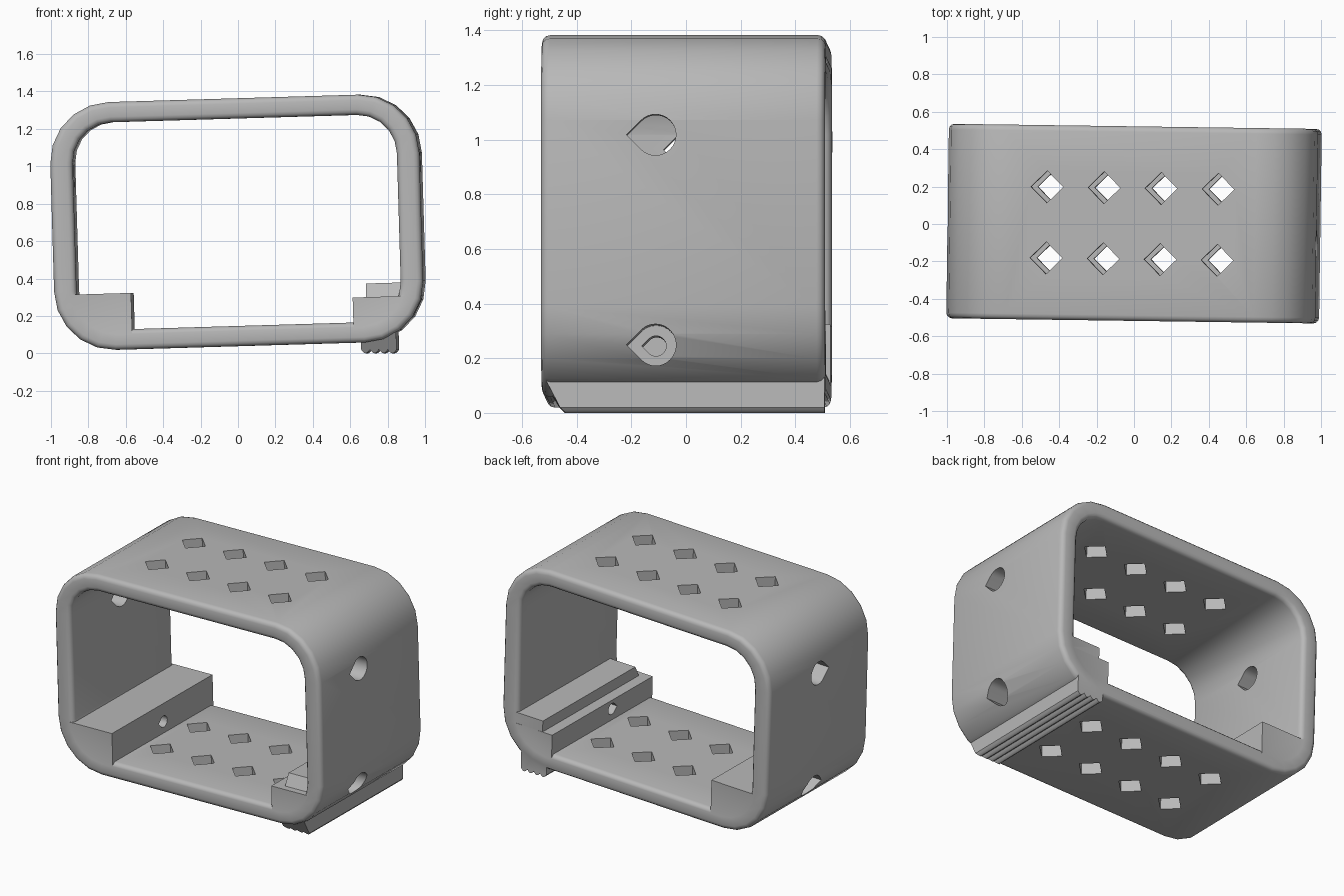
import bpy, bmesh, math
from mathutils import Matrix

if "Cube" in bpy.data.objects:
    bpy.data.objects.remove(bpy.data.objects["Cube"])

HALF_W, HALF_H, HALF_D = 0.987, 0.6625, 0.52
CORNER, SIDE_WALL, FLAT_WALL = 0.32, 0.12, 0.108

grey = bpy.data.materials.new("plain grey")
grey.use_nodes = True
grey.diffuse_color = (0.48, 0.48, 0.48, 1)
grey.node_tree.nodes["Principled BSDF"].inputs["Base Color"].default_value = (0.48, 0.48, 0.48, 1)


def make_object(name, bm):
    bmesh.ops.recalc_face_normals(bm, faces=bm.faces)
    mesh = bpy.data.meshes.new(name)
    bm.to_mesh(mesh)
    bm.free()
    mesh.materials.append(grey)
    obj = bpy.data.objects.new(name, mesh)
    bpy.context.collection.objects.link(obj)
    return obj


def add_prism(bm, start, end):
    """Close a solid between two matching outlines."""
    a = [bm.verts.new(p) for p in start]
    b = [bm.verts.new(p) for p in end]
    bm.faces.new(a)
    bm.faces.new(b[::-1])
    for i in range(len(a)):
        j = (i + 1) % len(a)
        bm.faces.new((a[i], a[j], b[j], b[i]))


def rounded_outline(w, h, r, segments=5):
    pts = []
    for k, (sx, sz) in enumerate([(1, 1), (-1, 1), (-1, -1), (1, -1)]):
        for i in range(segments + 1):
            t = math.pi / 2 * (k + i / segments)
            pts.append((sx * (w - r) + r * math.cos(t), sz * (h - r) + r * math.sin(t)))
    return pts


def long_block(name, profile, depth, front_shift=lambda z: 0):
    bm = bmesh.new()
    add_prism(bm, [(x, -depth + front_shift(z), z) for x, z in profile],
              [(x, depth, z) for x, z in profile])
    return make_object(name, bm)


def apply_modifier(obj, mod):
    bpy.context.view_layer.objects.active = obj
    bpy.ops.object.modifier_apply(modifier=mod.name)


def combine(obj, other, operation):
    mod = obj.modifiers.new("combine", "BOOLEAN")
    mod.operation, mod.solver, mod.object = operation, "EXACT", other
    apply_modifier(obj, mod)
    bpy.data.objects.remove(other)


# Rounded rectangular band with softened rims
bm = bmesh.new()
outer = rounded_outline(HALF_W, HALF_H, CORNER)
inner = rounded_outline(HALF_W - SIDE_WALL, HALF_H - FLAT_WALL, 0.21)
rings = [[bm.verts.new((x, y, z)) for x, z in path] for path, y in
         ((outer, -HALF_D), (outer, HALF_D), (inner, HALF_D), (inner, -HALF_D))]
for k in range(4):
    a, b = rings[k], rings[(k + 1) % 4]
    for i in range(len(a)):
        j = (i + 1) % len(a)
        bm.faces.new((a[i], a[j], b[j], b[i]))
band = make_object("band_frame", bm)
bevel = band.modifiers.new("soft rims", "BEVEL")
bevel.width, bevel.segments = 0.03, 3
bevel.limit_method, bevel.angle_limit = "ANGLE", math.radians(40)
apply_modifier(band, bevel)

# Corner blocks inside the band
combine(band, long_block("left_block", [
    (-0.576, -0.361), (-0.93, -0.361), (-0.9, -0.48), (-0.8, -0.58),
    (-0.667, -0.62), (-0.576, -0.6)], HALF_D - 0.001), "UNION")
combine(band, long_block("right_block", [
    (0.608, -0.421), (0.92, -0.421), (0.9, -0.48), (0.8, -0.58),
    (0.667, -0.62), (0.608, -0.6)], HALF_D - 0.001), "UNION")
combine(band, long_block("raised_step", [
    (0.68, -0.348), (0.93, -0.348), (0.9, -0.5), (0.68, -0.5)], HALF_D - 0.002,
    lambda z: max(0, z + 0.43)), "UNION")

# Ridged foot rail with a chamfered front end
COUNT = 24
ridges = []
for i in range(COUNT + 1):
    t = i / COUNT
    ridges.append((0.644 + 0.19 * t, -0.7 - 0.006 * t - 0.02 * abs(math.sin(4 * math.pi * t))))
foot = [(0.644, -0.6)] + ridges + [(0.834, -0.58)]
combine(band, long_block("foot_rail", foot, HALF_D - 0.003,
                         lambda z: max(0, -0.64 - z)), "UNION")

# Diamond vents through top and bottom
bm = bmesh.new()
R = 0.086
for col in range(4):
    for y in (-0.19, 0.19):
        x = 0.01 + 0.305 * (col - 1.5)
        diamond = [(x + R, y), (x, y + R), (x - R, y), (x, y - R)]
        add_prism(bm, [(px, py, -1) for px, py in diamond],
                  [(px, py, 1) for px, py in diamond])
combine(band, make_object("vent_cutter", bm), "DIFFERENCE")


def teardrop(y, z, r):
    """Circle with a point towards the front."""
    pts = [(y - r * math.sqrt(2), z)]
    for i in range(25):
        t = math.radians(-135 + 270 * i / 24)
        pts.append((y + r * math.cos(t), z + r * math.sin(t)))
    return pts


def hole_cutter(name, holes):
    bm = bmesh.new()
    for y, z, r, x0, x1 in holes:
        path = teardrop(y, z, r)
        add_prism(bm, [(x0, *p) for p in path], [(x1, *p) for p in path])
    return make_object(name, bm)


# Side holes, with a narrow bore through each corner block
UPPER, LOWER = 0.288, -0.48
sides = [(1, -0.1), (-1, 0.01)]
pockets, bores = [], []
for s, y in sides:
    pockets.append((y, UPPER, 0.075, s * 0.7, s * 1.2))
    pockets.append((y, LOWER, 0.075, s * 0.8, s * 1.2))
    bores.append((y, LOWER, 0.037, s * 0.5, s * 0.85))
combine(band, hole_cutter("pocket_cutter", pockets), "DIFFERENCE")
combine(band, hole_cutter("bore_cutter", bores), "DIFFERENCE")

# Slight lean and turn, then rest on the ground
turn = Matrix.Rotation(math.radians(-0.8), 4, "Z") @ Matrix.Rotation(math.radians(-1.7), 4, "Y")
band.data.transform(Matrix.Translation((0, 0.002, 0.7025)) @ turn)
lowest = min(v.co.z for v in band.data.vertices)
band.data.transform(Matrix.Translation((0, 0, -lowest)))

bpy.ops.object.select_all(action="DESELECT")
band.select_set(True)
bpy.context.view_layer.objects.active = band
bpy.ops.object.shade_smooth_by_angle(angle=math.radians(35))
